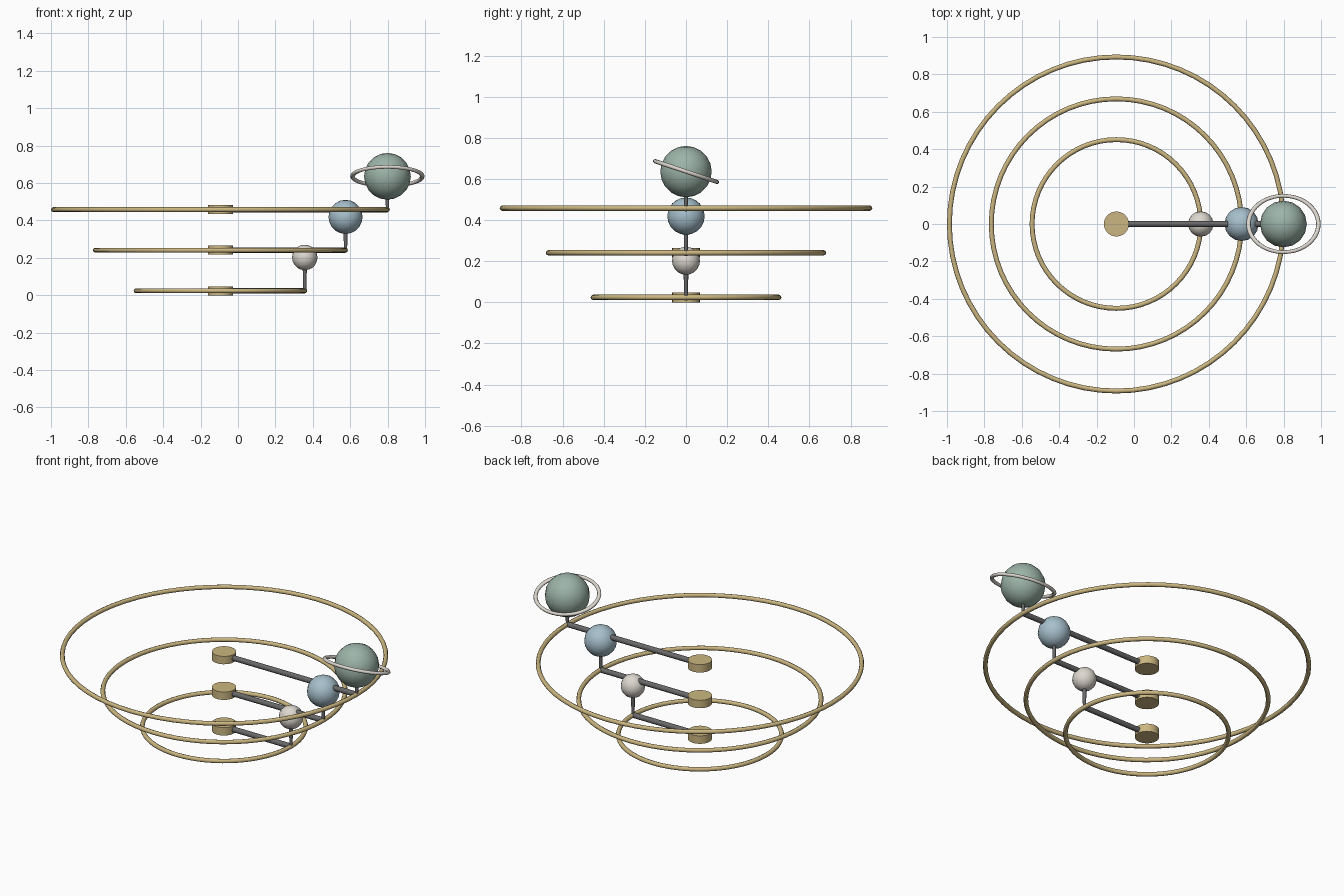
import bpy
from math import radians

if "Cube" in bpy.data.objects:
    bpy.data.objects.remove(bpy.data.objects["Cube"])

CX = -0.094          # shared axis of all the orbits


def material(name, rgb):
    m = bpy.data.materials.new(name)
    m.diffuse_color = (*rgb, 1)
    m.use_nodes = True
    m.node_tree.nodes["Principled BSDF"].inputs["Base Color"].default_value = m.diffuse_color
    return m


brass = material("brass", (0.60, 0.47, 0.22))
steel = material("steel", (0.14, 0.14, 0.14))
cream = material("cream", (0.72, 0.68, 0.62))
blue = material("blue", (0.38, 0.52, 0.60))
green = material("green", (0.33, 0.45, 0.39))


def finish(name, mat, angle=40):
    ob = bpy.context.object
    ob.name = name
    ob.data.materials.append(mat)
    bpy.ops.object.shade_smooth_by_angle(angle=radians(angle))
    return ob


# name, orbit radius, orbit height, planet radius, planet colour
levels = [
    ("inner", 0.451, 0.024, 0.068, cream),
    ("middle", 0.669, 0.241, 0.091, blue),
    ("outer", 0.893, 0.458, 0.125, green),
]

for name, orbit, z, size, colour in levels:
    px, pz = CX + orbit, z + 0.178

    # orbit hoop
    bpy.ops.mesh.primitive_torus_add(major_radius=orbit, minor_radius=0.013,
                                     major_segments=64, minor_segments=8,
                                     location=(CX, 0, z))
    finish(name + "_orbit_hoop", brass, 50)

    # centre hub
    bpy.ops.mesh.primitive_cylinder_add(vertices=24, radius=0.067, depth=0.048,
                                        location=(CX, 0, z))
    finish(name + "_hub", brass)

    # horizontal arm
    bpy.ops.mesh.primitive_cylinder_add(vertices=10, radius=0.016, depth=orbit,
                                        location=(CX + orbit / 2, 0, z),
                                        rotation=(0, radians(90), 0))
    finish(name + "_arm", steel)

    # upright stem carrying the planet
    bpy.ops.mesh.primitive_cone_add(vertices=10, radius1=0.009, radius2=0.013,
                                    depth=0.178, location=(px, 0, z + 0.089))
    finish(name + "_stem", steel)

    # planet
    bpy.ops.mesh.primitive_uv_sphere_add(segments=16, ring_count=10, radius=size,
                                         location=(px, 0, pz))
    finish(name + "_planet", colour, 30)

# tilted oval ring around the outer planet
bpy.ops.mesh.primitive_torus_add(major_radius=0.187, minor_radius=0.012,
                                 major_segments=40, minor_segments=8,
                                 location=(CX + 0.893, 0, 0.636),
                                 rotation=(radians(-18.5), 0, 0))
ring = finish("planet_ring", cream, 50)
ring.scale = (1, 0.85, 0.85)
